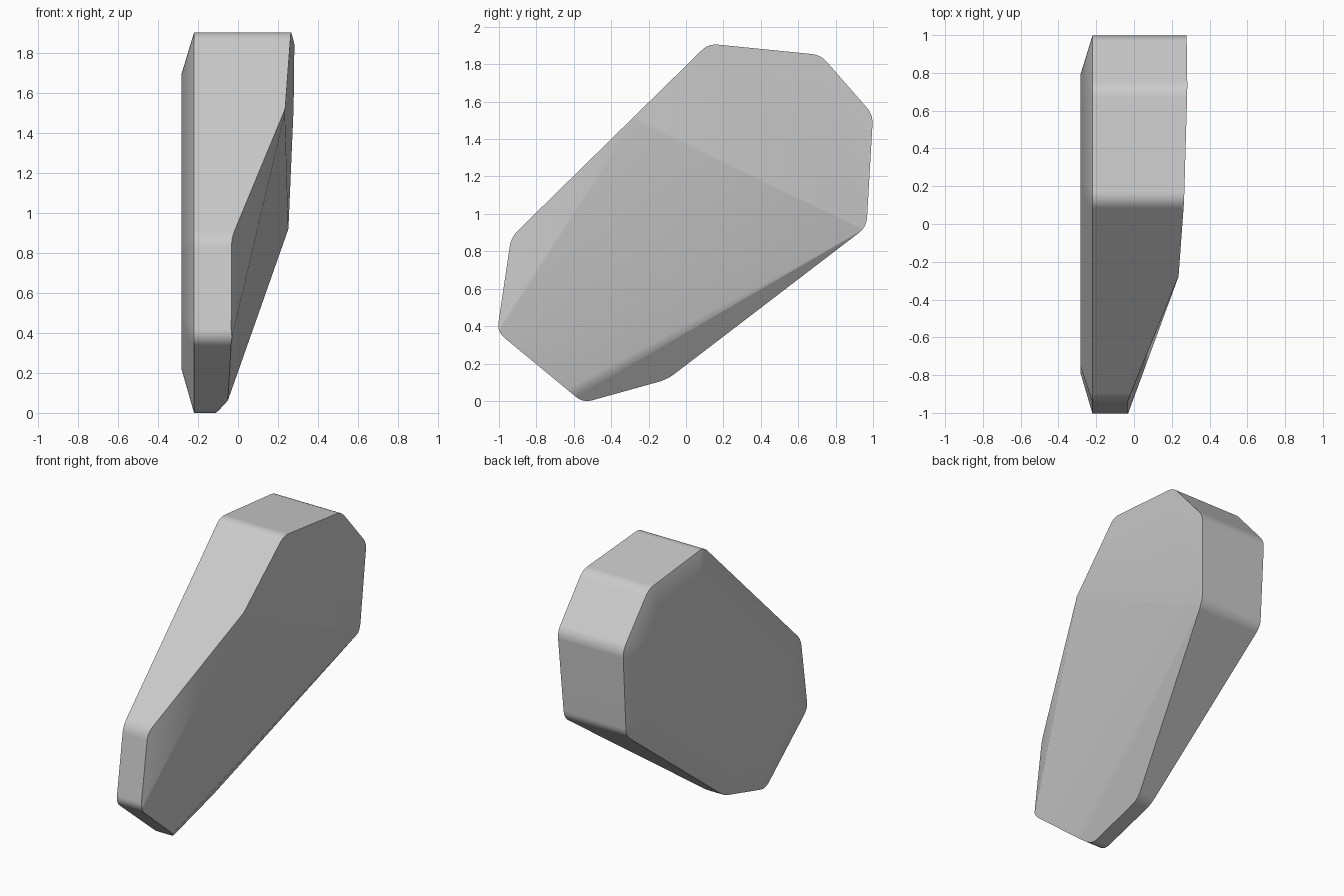
import bpy, bmesh
from mathutils import Vector
from mathutils.geometry import intersect_line_line_2d, intersect_line_line

if "Cube" in bpy.data.objects:
    bpy.data.objects.remove(bpy.data.objects["Cube"])

# Side outline corners as (y, z), counter-clockwise seen from +x
OUTLINE = [(-0.55, -0.01), (-0.1, 0.115), (0.965, 0.93), (1.0, 1.53),
           (0.72, 1.85), (0.12, 1.91), (-0.935, 0.875), (-1.01, 0.37)]
corners = [Vector(p) for p in OUTLINE]


def inset(points, distance):
    """Move every side of the outline inwards by the same distance."""
    result = []
    for i, p in enumerate(points):
        u = (p - points[i - 1]).normalized()
        v = (points[(i + 1) % len(points)] - p).normalized()
        result.append(p + (v - u) * distance / u.cross(v))
    return result


def rounded(points, radius=0.05, steps=5):
    """Replace every corner by a short curve."""
    result = []
    for i, p in enumerate(points):
        a = p + (points[i - 1] - p).normalized() * radius
        b = p + (points[(i + 1) % len(points)] - p).normalized() * radius
        for k in range(steps + 1):
            t = k / steps
            result.append(a * (1 - t) ** 2 + p * 2 * t * (1 - t) + b * t * t)
    return result


# Slab with a chamfered -x side
bm = bmesh.new()
sections = [(0.4, corners), (-0.22, corners), (-0.283, inset(corners, 0.2))]
loops = [[bm.verts.new((x, p.x, p.y)) for p in rounded(pts)] for x, pts in sections]
for upper, lower in zip(loops, loops[1:]):
    n = len(upper)
    for i in range(n):
        j = (i + 1) % n
        bm.faces.new((upper[i], lower[i], lower[j], upper[j]))
bm.faces.new(loops[0])
bm.faces.new(reversed(loops[-1]))

# Slanted cuts that shape the +x side
ridge_front = Vector((0.235, -0.28, 1.5))
ridge_back = Vector((0.252, 0.95, 0.92))
top_back = Vector((0.282, 0.72, 1.84))
nose_top = Vector((-0.03, -0.93, 0.87))
nose_low = Vector((-0.03, -1.0, 0.38))
foot_front = Vector((-0.11, -0.55, 0.0))
foot_back = Vector((-0.11, -0.1, 0.12))
cuts = [(ridge_front, ridge_back, top_back),
        (ridge_front, nose_low, ridge_back),
        (ridge_front, nose_top, nose_low),
        (foot_front, foot_back, ridge_back)]
for a, b, c in cuts:
    normal = (b - a).cross(c - a).normalized()
    if normal.x < 0:
        normal.negate()
    cut = bmesh.ops.bisect_plane(bm, geom=bm.verts[:] + bm.edges[:] + bm.faces[:],
                                 dist=0.0001, plane_co=a, plane_no=normal, clear_outer=True)
    rim = [e for e in cut["geom_cut"] if isinstance(e, bmesh.types.BMEdge)]
    bmesh.ops.holes_fill(bm, edges=[e for e in rim if e.is_boundary], sides=0)

bmesh.ops.remove_doubles(bm, verts=bm.verts[:], dist=0.001)
bmesh.ops.recalc_face_normals(bm, faces=bm.faces[:])
mesh = bpy.data.meshes.new("wedge_slab")
bm.to_mesh(mesh)
bm.free()
slab = bpy.data.objects.new("wedge_slab", mesh)
bpy.context.collection.objects.link(slab)

# Plain grey surface
grey = bpy.data.materials.new("light_grey")
grey.use_nodes = True
colour = (0.6, 0.6, 0.6, 1.0)
grey.diffuse_color = colour
grey.node_tree.nodes["Principled BSDF"].inputs["Base Color"].default_value = colour
mesh.materials.append(grey)

# Smooth rounded corners, crisp rims, flat large faces
bpy.context.view_layer.objects.active = slab
slab.select_set(True)
bpy.ops.object.shade_smooth_by_angle(angle=0.52)
weighted = slab.modifiers.new("flat_shading", "WEIGHTED_NORMAL")
weighted.keep_sharp = True
